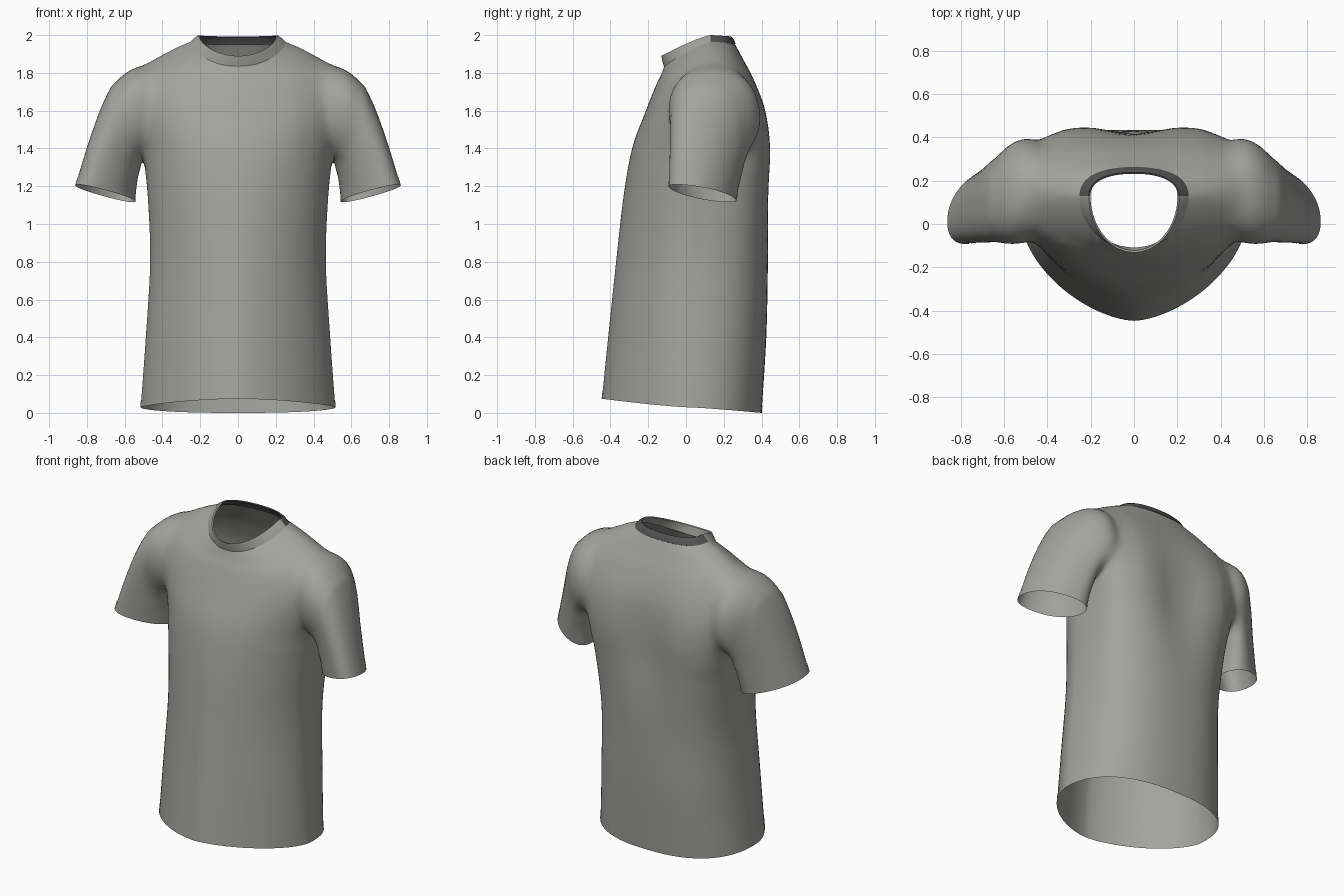
import bpy, bmesh, math

if "Cube" in bpy.data.objects:
    bpy.data.objects.remove(bpy.data.objects["Cube"])

SEG = 96

def material(name, rgb):
    m = bpy.data.materials.new(name)
    m.diffuse_color = (*rgb, 1)
    m.use_nodes = True
    m.node_tree.nodes["Principled BSDF"].inputs["Base Color"].default_value = m.diffuse_color
    return m

GREY = material("grey cotton", (0.365, 0.365, 0.345))
DARK = material("dark neck tape", (0.085, 0.085, 0.085))

def spline(keys, u):
    """Catmull-Rom through key tuples, u in 0..len-1."""
    i = min(int(u), len(keys) - 2)
    t = u - i
    a, b, c, d = (keys[max(0, min(len(keys) - 1, i + k))] for k in (-1, 0, 1, 2))
    return [0.5 * (2 * q + (r - p) * t + (2 * p - 5 * q + 4 * r - s) * t * t
                   + (3 * q - p - 3 * r + s) * t ** 3) for p, q, r, s in zip(a, b, c, d)]

# Torso rings: front y,z | side x,y,z | back y,z | front and back roundness
TORSO = [(-.445, .075, .515, 0, .03, .40, 0, 1.63, 2.4),
         (-.41, .42, .488, .0, .40, .425, .40, 1.65, 2.5),
         (-.37, .80, .465, .02, .80, .435, .80, 1.72, 2.7),
         (-.33, 1.15, .478, .05, 1.15, .447, 1.15, 1.85, 3.2),
         (-.285, 1.40, .505, .09, 1.38, .453, 1.40, 2.05, 3.9),
         (-.22, 1.58, .545, .11, 1.60, .425, 1.60, 2.2, 3.6),
         (-.165, 1.72, .54, .13, 1.79, .365, 1.76, 2.1, 2.8),
         (-.132, 1.79, .42, .14, 1.888, .30, 1.88, 2.0, 2.3),
         (-.113, 1.842, .25, .13, 1.965, .255, 1.96, 2.0, 2.3)]

# Sleeve rings: outer x,z | inner x,z | front y, back y | tilt | twist
SLEEVE = [(.42, 1.835, .35, 1.42, -.03, .33, 0, .01),
          (.53, 1.84, .44, 1.37, -.09, .405, 0, .02),
          (.635, 1.775, .50, 1.33, -.10, .38, 0, .03),
          (.71, 1.65, .52, 1.285, -.085, .335, 0, .05),
          (.785, 1.45, .535, 1.215, -.08, .29, .06, .065),
          (.86, 1.205, .545, 1.12, -.08, .255, .11, .075)]

def spow(v, e):
    return math.copysign(abs(v) ** e, v)

def torso_ring(key, grow=1.0):
    fy, fz, sx, sy, sz, by, bz, nf, nb = key
    pts = []
    for i in range(SEG):
        t = 2 * math.pi * i / SEG
        front = math.cos(t) > 0
        e = 2 / (nf if front else nb)
        c = abs(math.cos(t)) ** e
        x = sx * spow(math.sin(t), e)
        y = sy + ((fy if front else by) - sy) * c
        z = sz + ((fz if front else bz) - sz) * c ** 1.25
        if not front:  # hollow between the shoulder blades
            y -= .04 * math.exp(-(x / .15) ** 2 - ((z - 1.35) / .3) ** 2)
        pts.append((x * grow, y * grow, z))
    return pts

def sleeve_ring(key, side, grow=1.0):
    ox, oz, ix, iz, fy, by, tilt, twist = key
    half = (by - fy) / 2 - twist * .15
    pts = []
    for i in range(SEG // 2):
        t = 4 * math.pi * i / SEG
        c, s = spow(math.cos(t), .9) * grow, spow(math.sin(t), .9) * grow
        dy = half * s
        pts.append((side * ((ox + ix) / 2 + (ox - ix) / 2 * c), (fy + by) / 2 + dy - twist * c,
                    (oz + iz) / 2 + (oz - iz) / 2 * c - tilt * dy))
    return pts

def loft(name, rings, capped=False, wrap=False):
    bm = bmesh.new()
    vs = [[bm.verts.new(p) for p in r] for r in rings]
    n = len(rings[0])
    for a, b in zip(vs, vs[1:] + (vs[:1] if wrap else [])):
        for i in range(n):
            bm.faces.new((a[i], a[(i + 1) % n], b[(i + 1) % n], b[i]))
    if capped:
        for r in (vs[0], vs[-1]):
            bm.faces.new(r).material_index = 1
    bmesh.ops.recalc_face_normals(bm, faces=bm.faces[:])
    me = bpy.data.meshes.new(name)
    bm.to_mesh(me)
    bm.free()
    me.materials.append(GREY)
    me.materials.append(DARK)
    ob = bpy.data.objects.new(name, me)
    bpy.context.collection.objects.link(ob)
    return ob

def activate(ob):
    bpy.ops.object.select_all(action='DESELECT')
    ob.select_set(True)
    bpy.context.view_layer.objects.active = ob

def smooth(ob):
    activate(ob)
    bpy.ops.object.shade_smooth_by_angle(angle=math.radians(40))

def steps(keys, sub):
    n = (len(keys) - 1) * sub
    return [spline(keys, i / sub) for i in range(n + 1)]

# Shirt body: torso joined with both sleeves
shirt = loft("shirt_body", [torso_ring(k) for k in steps(TORSO, 6)], capped=True)
for side in (1, -1):
    arm = loft("sleeve", [sleeve_ring(k, side) for k in steps(SLEEVE, 5)], capped=True)
    mod = shirt.modifiers.new("join_sleeve", 'BOOLEAN')
    mod.operation, mod.solver, mod.object = 'UNION', 'EXACT', arm
    activate(shirt)
    bpy.ops.object.modifier_apply(modifier=mod.name)
    bpy.data.objects.remove(arm)

# Open the hem, cuffs and neck, then soften the armhole seams
bm = bmesh.new()
bm.from_mesh(shirt.data)
caps = [f for f in bm.faces if f.material_index == 1 or len(f.verts) > 30]
bmesh.ops.delete(bm, geom=caps, context='FACES')
bmesh.ops.remove_doubles(bm, verts=bm.verts[:], dist=.004)
for _ in range(12):
    bmesh.ops.smooth_vert(bm, verts=[v for v in bm.verts if .33 < abs(v.co.x) < .66 and v.co.z > 1.3],
                          factor=.5, use_axis_x=True, use_axis_y=True, use_axis_z=True)
for f in bm.faces:
    f.material_index = 0
bm.to_mesh(shirt.data)
bm.free()
smooth(shirt)

# Folded hem band and cuff bands, just proud of the cloth
smooth(loft("hem_band", [torso_ring(spline(TORSO, u), 1.004) for u in (0, .07, .14)]))
for side, label in ((1, "left"), (-1, "right")):
    smooth(loft(label + "_cuff_band",
                [sleeve_ring(spline(SLEEVE, 5 - u), side, 1.012) for u in (0, .12, .24)]))

# Ribbed collar: front grey, back half dark
COLLAR = [(-.117, 1.835, .254, .13, 1.962, .263, 1.954, 2, 2.3),
          (-.125, 1.863, .232, .13, 1.984, .254, 1.977, 2, 2.3),
          (-.131, 1.89, .209, .13, 2.0, .239, 1.993, 2, 2.3),
          (-.122, 1.888, .201, .13, 1.996, .232, 1.989, 2, 2.3),
          (-.116, 1.863, .224, .13, 1.977, .246, 1.970, 2, 2.3),
          (-.108, 1.835, .246, .13, 1.955, .254, 1.948, 2, 2.3)]
collar = loft("collar", [torso_ring(k) for k in COLLAR], wrap=True)
for p in collar.data.polygons:
    p.material_index = 1 if p.center.y > .13 else 0
smooth(collar)
